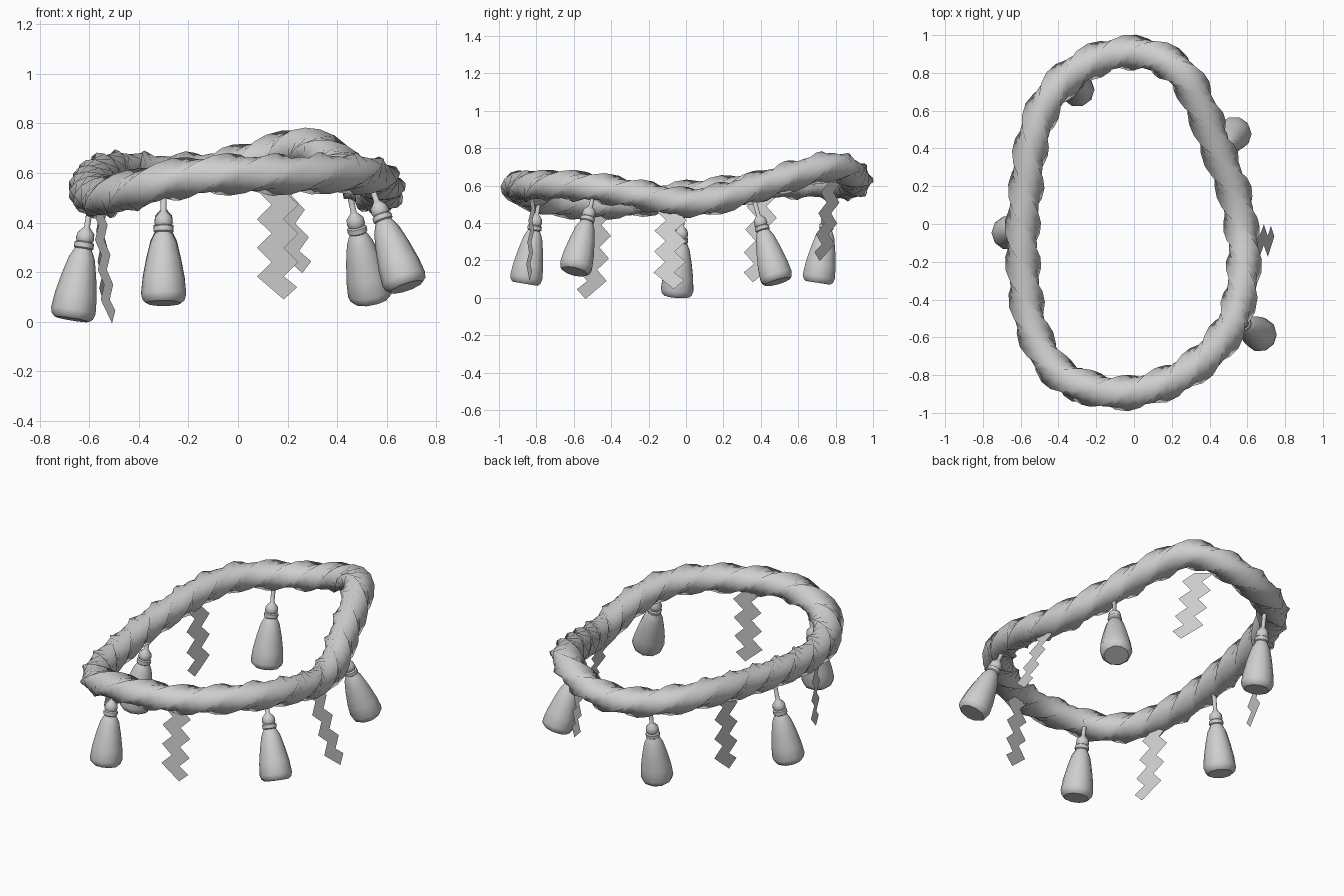
import bpy, math
from mathutils import Vector

cube = bpy.data.objects.get("Cube")
if cube:
    bpy.data.objects.remove(cube, do_unlink=True)

GREY = (0.62, 0.62, 0.62, 1)
grey = bpy.data.materials.new("plain_grey")
grey.use_nodes = True
grey.diffuse_color = GREY
grey.node_tree.nodes["Principled BSDF"].inputs["Base Color"].default_value = GREY


def add_mesh(name, verts, faces, smooth_angle=None):
    mesh = bpy.data.meshes.new(name)
    mesh.from_pydata([tuple(v) for v in verts], [], faces)
    mesh.materials.append(grey)
    obj = bpy.data.objects.new(name, mesh)
    bpy.context.collection.objects.link(obj)
    if smooth_angle:
        bpy.ops.object.select_all(action="DESELECT")
        obj.select_set(True)
        bpy.context.view_layer.objects.active = obj
        bpy.ops.object.shade_smooth_by_angle(angle=math.radians(smooth_angle))
    return obj


def skin(rings, sides, closed):
    """Quads joining consecutive rings of points."""
    faces = []
    for i in range(rings if closed else rings - 1):
        j = (i + 1) % rings
        for k in range(sides):
            m = (k + 1) % sides
            faces.append((i * sides + k, i * sides + m, j * sides + m, j * sides + k))
    return faces


# Rope centre line, counter-clockwise seen from above
ROPE = [Vector(p) for p in (
    (-0.04, -0.895, 0.595), (0.20, -0.83, 0.595), (0.40, -0.69, 0.60),
    (0.53, -0.50, 0.59), (0.58, -0.25, 0.55), (0.57, -0.03, 0.51),
    (0.53, 0.17, 0.53), (0.44, 0.40, 0.60), (0.36, 0.61, 0.665),
    (0.26, 0.79, 0.705), (0.10, 0.89, 0.66), (-0.10, 0.90, 0.61),
    (-0.31, 0.81, 0.60), (-0.46, 0.65, 0.61), (-0.54, 0.43, 0.60),
    (-0.57, 0.20, 0.57), (-0.59, -0.05, 0.54), (-0.58, -0.30, 0.51),
    (-0.54, -0.55, 0.50), (-0.42, -0.77, 0.53), (-0.25, -0.865, 0.575))]


def closed_spline(points, steps):
    path, n = [], len(points)
    for i in range(n):
        a, b, c, d = (points[(i + k) % n] for k in (-1, 0, 1, 2))
        for s in range(steps):
            t = s / steps
            path.append(0.5 * (2 * b + (c - a) * t + (2 * a - 5 * b + 4 * c - d) * t ** 2
                               + (3 * b - a - 3 * c + d) * t ** 3))
    return path


# Twisted rope ring with four lobes, a little wider than tall;
# whole turns make the ends meet
path = closed_spline(ROPE, 4)
n = len(path)
lengths = [(path[(i + 1) % n] - path[i]).length for i in range(n)]
total, run = sum(lengths), 0
SIDES, TURNS, WIDE, TALL = 8, 6, 1.05, 0.94
verts = []
for i in range(n):
    tangent = (path[(i + 1) % n] - path[i - 1]).normalized()
    side = tangent.cross(Vector((0, 0, 1))).normalized()
    up = side.cross(tangent)
    twist = 2 * math.pi * TURNS * run / total
    run += lengths[i]
    for k in range(SIDES):
        a = 2 * math.pi * k / SIDES + twist
        r = 0.074 if k % 2 else 0.092
        verts.append(path[i] + r * (WIDE * math.cos(a) * side + TALL * math.sin(a) * up))
add_mesh("rope_ring", verts, skin(n, SIDES, True), 85)


# Tassels: turned profile (distance from bottom, radius) with a cord on top
PROFILE = [(0, 0.070), (0.012, 0.084), (0.035, 0.091), (0.10, 0.085), (0.18, 0.070),
           (0.25, 0.053), (0.273, 0.042), (0.288, 0.034), (0.293, 0.040), (0.313, 0.040),
           (0.318, 0.032), (0.328, 0.037), (0.353, 0.034), (0.373, 0.016)]


def tassel(name, top, bottom, sides=10):
    top, bottom = Vector(top), Vector(bottom)
    axis = top - bottom
    turn = Vector((0, 0, 1)).rotation_difference(axis)
    rows = PROFILE + [(0.378, 0.012), (axis.length, 0.012)]
    points = []
    for h, r in rows:
        for k in range(sides):
            a = 2 * math.pi * k / sides
            points.append(bottom + turn @ Vector((r * math.cos(a), r * math.sin(a), h)))
    faces = skin(len(rows), sides, False)
    faces.append(tuple(reversed(range(sides))))
    faces.append(tuple(range(len(points) - sides, len(points))))
    add_mesh(name, points, faces, 40)


tassel("tassel_front", (-0.30, -0.78, 0.55), (-0.30, -0.86, 0.075))
tassel("tassel_front_left", (0.53, -0.49, 0.57), (0.68, -0.595, 0.14))
tassel("tassel_back_left", (0.44, 0.35, 0.57), (0.54, 0.49, 0.085))
tassel("tassel_back", (-0.30, 0.78, 0.57), (-0.30, 0.705, 0.08))
tassel("tassel_right", (-0.585, -0.01, 0.53), (-0.67, -0.05, 0.01))


# Zigzag paper streamers: flat strips with a mitred zigzag and a slanted end
def streamer(name, top, bottom, across, teeth=7, width=0.11, swing=0.03):
    top, bottom, across = Vector(top), Vector(bottom), Vector(across).normalized()
    points = []
    for i in range(teeth):
        centre = top.lerp(bottom, i / teeth)
        shift = swing if i % 2 else -swing
        points += [centre + across * (shift - width / 2), centre + across * (shift + width / 2)]
    down = (bottom - top) / teeth
    points.append(points[-2] + across * 0.11 + down * 1.6)
    points.append(points[-2] + across * 0.055 + down * 0.75)
    faces = [(2 * i, 2 * i + 1, 2 * i + 3, 2 * i + 2) for i in range(teeth)]
    add_mesh(name, points, faces)


streamer("streamer_front", (0.16, -0.82, 0.53), (0.16, -0.84, 0.125), (1, 0.2, 0))
streamer("streamer_left", (0.58, -0.08, 0.47), (0.73, -0.09, 0.08), (0, 1, 0))
streamer("streamer_back", (0.18, 0.78, 0.62), (0.235, 0.735, 0.23), (0.75, -0.6, 0))
streamer("streamer_right_back", (-0.56, 0.41, 0.55), (-0.54, 0.385, 0.12), (-0.25, -1, 0))
streamer("streamer_right_front", (-0.56, -0.47, 0.45), (-0.52, -0.51, 0.03), (0.35, -1, 0))
